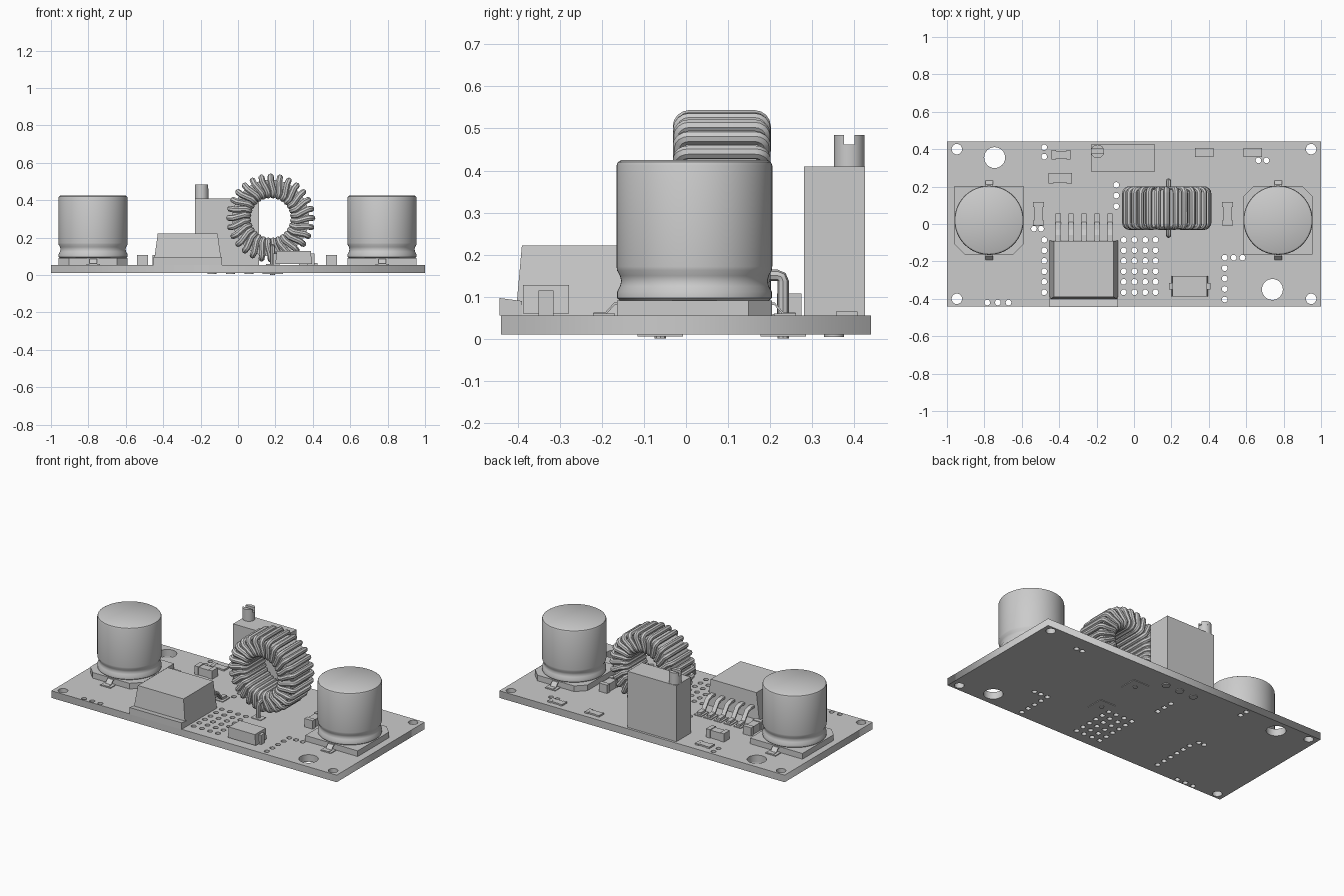
import bpy, bmesh, math
from mathutils import Vector, Matrix

if "Cube" in bpy.data.objects:
    bpy.data.objects.remove(bpy.data.objects["Cube"])

grey = bpy.data.materials.new("plain grey")
grey.use_nodes = True
COLOUR = (0.6, 0.6, 0.6, 1)
grey.diffuse_color = COLOUR
grey.node_tree.nodes["Principled BSDF"].inputs["Base Color"].default_value = COLOUR
TOP = 0.055  # upper face of the board


def finish(name, bm, smooth=False):
    bmesh.ops.recalc_face_normals(bm, faces=bm.faces)
    me = bpy.data.meshes.new(name)
    bm.to_mesh(me)
    bm.free()
    me.materials.append(grey)
    ob = bpy.data.objects.new(name, me)
    bpy.context.collection.objects.link(ob)
    if smooth:
        shade(ob)
    return ob


def shade(ob):
    bpy.ops.object.select_all(action="DESELECT")
    ob.select_set(True)
    bpy.context.view_layer.objects.active = ob
    bpy.ops.object.shade_smooth_by_angle(angle=math.radians(35))


def to_mesh(ob):
    bpy.ops.object.select_all(action="DESELECT")
    ob.select_set(True)
    bpy.context.view_layer.objects.active = ob
    bpy.ops.object.convert(target="MESH")
    return bpy.context.object


def add_box(bm, x0, x1, y0, y1, z0, z1):
    m = Matrix.Translation(((x0 + x1) / 2, (y0 + y1) / 2, (z0 + z1) / 2))
    m = m @ Matrix.Diagonal((x1 - x0, y1 - y0, z1 - z0, 1))
    return bmesh.ops.create_cube(bm, size=1, matrix=m)["verts"]


def add_prism(bm, points, offset):
    """Extrude a closed polygon by the given offset."""
    face = bm.faces.new([bm.verts.new(p) for p in points])
    new = bmesh.ops.extrude_face_region(bm, geom=[face], use_keep_orig=True)["geom"]
    bmesh.ops.translate(bm, vec=offset, verts=[v for v in new if isinstance(v, bmesh.types.BMVert)])


def add_strip(bm, x, width, path, t):
    """Bent metal strip: a (y, z) path thickened upward."""
    pts = path + [(y, z + t) for y, z in reversed(path)]
    add_prism(bm, [(x - width / 2, y, z) for y, z in pts], (width, 0, 0))


def add_cylinder(bm, x, y, z0, z1, r, n=32):
    bmesh.ops.create_cone(bm, cap_ends=True, segments=n, radius1=r, radius2=r, depth=z1 - z0,
                          matrix=Matrix.Translation((x, y, (z0 + z1) / 2)))


def lathe(name, profile, matrix, n=64):
    bm = bmesh.new()
    vs = [bm.verts.new((r, 0, z)) for r, z in profile]
    es = [bm.edges.new(p) for p in zip(vs, vs[1:])]
    bmesh.ops.spin(bm, geom=vs + es, cent=(0, 0, 0), axis=(0, 0, 1), angle=math.tau, steps=n, use_duplicate=False)
    bmesh.ops.remove_doubles(bm, verts=bm.verts, dist=0.0002)
    bm.transform(matrix)
    return finish(name, bm, True)


# Circuit board with mounting holes and vias, as a filled outline
rows = [-0.085 - 0.056 * i for i in range(6)]
holes = [(sx * 0.947, sy * 0.4, 0.028) for sx in (-1, 1) for sy in (-1, 1)]
holes += [(-0.745, 0.355, 0.056), (0.74, -0.35, 0.056)]
vias = [(x, y) for x in (-0.48, -0.055, 0.002, 0.06, 0.115) for y in rows]
vias += [(0.485, -0.18 - 0.056 * i) for i in range(5)] + [(0.533, -0.18), (0.58, -0.18)]
vias += [(-0.095, 0.095 + 0.057 * i) for i in range(3)]
vias += [(-0.785 + 0.057 * i, -0.42) for i in range(3)]
vias += [(-0.48, 0.41), (-0.48, 0.36), (-0.535, -0.025), (-0.497, -0.025), (0.665, 0.34), (0.708, 0.34)]
holes += [(x, y, 0.0155) for x, y in vias]
outlines = [[(-1, -0.44), (1, -0.44), (1, 0.44), (-1, 0.44)]]
for x, y, r in holes:
    n = 24 if r > 0.02 else 12
    outlines.append([(x + r * math.cos(math.tau * k / n), y + r * math.sin(math.tau * k / n)) for k in range(n)])
cu = bpy.data.curves.new("circuit_board", "CURVE")
cu.dimensions = "2D"
cu.fill_mode = "BOTH"
cu.extrude = 0.0225
for pts in outlines:
    sp = cu.splines.new("POLY")
    sp.points.add(len(pts) - 1)
    for p, (x, y) in zip(sp.points, pts):
        p.co = (x, y, 0, 1)
    sp.use_cyclic_u = True
cu.materials.append(grey)
board = bpy.data.objects.new("circuit_board", cu)
bpy.context.collection.objects.link(board)
board.location.z = 0.0325
to_mesh(board)

# Two can capacitors with plastic bases and bent terminals
can = [(0, 0.09), (0.176, 0.09), (0.184, 0.097), (0.184, 0.112), (0.177, 0.125), (0.174, 0.138), (0.177, 0.15),
       (0.184, 0.163), (0.185, 0.172), (0.185, 0.412), (0.182, 0.42), (0.174, 0.425), (0, 0.425)]
for side, cx in (("right", -0.775), ("left", 0.77)):
    place = Matrix.Translation((cx, 0.02, 0))
    lathe(side + "_capacitor_can", can, place)
    bm = bmesh.new()
    h, c = 0.184, 0.055
    s = 1 if cx > 0 else -1
    base = [(-h, -h), (h, -h), (h, h - c), (h - c, h), (c - h, h), (-h, h - c)]
    add_prism(bm, [(x, s * y, TOP) for x, y in base], (0, 0, 0.036))
    bm.transform(place)
    finish(side + "_capacitor_base", bm)
    bm = bmesh.new()
    for d in (-1, 1):
        add_strip(bm, 0, 0.04, [(d * 0.17, 0.08), (d * 0.19, 0.08), (d * 0.212, 0.056), (d * 0.24, 0.056)], 0.007)
        add_box(bm, -0.036, 0.036, d * 0.215 - 0.026, d * 0.215 + 0.026, TOP, 0.06)
    bm.transform(place)
    finish(side + "_capacitor_terminals", bm)

# Toroid core lying on its axis along y
hub = Matrix.Translation((0.175, 0.085, 0.305)) @ Matrix.Rotation(math.pi / 2, 4, "X")
core = [(0.125, -0.1), (0.205, -0.1), (0.205, 0.1), (0.125, 0.1), (0.125, -0.1)]
lathe("toroid_core", core, hub)

# Helical copper winding: rounded rectangular turns, advancing on the rear face
TURNS, WIRE = 28, 0.0165
corners = [(0.222, -0.1, -90), (0.222, 0.1, 0), (0.121, 0.1, 90), (0.121, -0.1, 180)]
path = []
for t in range(TURNS):
    for k, (r, y, start) in enumerate(corners):
        sx = -1 if k < 2 else 1
        sy = -1 if y > 0 else 1
        f = 0.022
        for i in range(5):
            a = math.radians(start + 22.5 * i)
            rr, yy = r + sx * f + f * math.cos(a), y + sy * f + f * math.sin(a)
            turn = t + (0.0 if k < 2 else 0.5)
            ang = math.tau * (turn / TURNS) - math.pi / 2
            path.append((0.175 + rr * math.cos(ang), 0.085 + yy, 0.305 + rr * math.sin(ang)))


def wire(name, pts, radius, cyclic=False):
    c = bpy.data.curves.new(name, "CURVE")
    c.dimensions = "3D"
    c.bevel_depth = radius
    c.bevel_resolution = 2
    c.use_fill_caps = True
    s = c.splines.new("POLY")
    s.points.add(len(pts) - 1)
    for p, co in zip(s.points, pts):
        p.co = (*co, 1)
    s.use_cyclic_u = cyclic
    c.materials.append(grey)
    ob = bpy.data.objects.new(name, c)
    bpy.context.collection.objects.link(ob)
    shade(to_mesh(ob))


wire("toroid_winding", path, WIRE, True)

# Winding leads through the board, with solder pads above and below
for side, d in (("front", -1), ("rear", 1)):
    y = 0.085 + d * 0.146
    wire(side + "_winding_lead", [(0.185, 0.085 + d * 0.09, 0.151), (0.185, y - d * 0.015, 0.151),
                                  (0.185, y - d * 0.004, 0.147), (0.185, y, 0.136), (0.185, y, 0.001)], 0.0135)
    bm = bmesh.new()
    add_box(bm, 0.15, 0.22, y - 0.025, y + 0.025, TOP, TOP + 0.004)
    add_box(bm, 0.13, 0.24, y - 0.054, y + 0.054, 0.006, 0.0102)
    finish(side + "_winding_pads", bm)

# Regulator: tapered body, heat tab and five bent legs
bm = bmesh.new()
for v in add_box(bm, -0.452, -0.086, -0.405, -0.088, TOP, 0.222):
    if v.co.z > 0.2:
        v.co.x += 0.023 if v.co.x < -0.27 else -0.023
        v.co.y += 0.015 if v.co.y < -0.2 else -0.004
finish("regulator_body", bm)
bm = bmesh.new()
add_prism(bm, [(-0.452, y, z) for y, z in ((-0.443, TOP), (-0.39, TOP), (-0.39, 0.09), (-0.443, 0.097))],
          (0.366, 0, 0))
finish("regulator_tab", bm)
bm = bmesh.new()
for i in range(5):
    x = -0.405 + 0.069 * i
    add_strip(bm, x, 0.027, [(-0.1, 0.125), (-0.06, 0.125), (-0.03, 0.115), (0.01, 0.062), (0.055, 0.06)], 0.014)
    add_box(bm, x - 0.026, x + 0.026, -0.005, 0.068, TOP, 0.06)
finish("regulator_legs", bm)

# Trimmer potentiometer with slotted screw and three pins
bm = bmesh.new()
add_box(bm, -0.23, 0.112, 0.28, 0.425, TOP, 0.41)
finish("trimmer_body", bm)
bm = bmesh.new()
add_cylinder(bm, -0.195, 0.388, 0.405, 0.462, 0.036)
for d in (-1, 1):
    arc = [math.radians(20 + 140 * i / 12) for i in range(13)]
    add_prism(bm, [(-0.195 + 0.036 * math.cos(a), 0.388 + d * 0.036 * math.sin(a), 0.462) for a in arc], (0, 0, 0.022))
finish("trimmer_screw", bm, True)
bm = bmesh.new()
for i in range(3):
    add_cylinder(bm, -0.14 + 0.1 * i, 0.352, 0.005, 0.012, 0.024, 20)
finish("trimmer_pins", bm, True)

# Surface-mount chips: x, y, length, width, height, turned upright
chips = [(-0.39, 0.37, 0.1, 0.05, 0.01, False), (-0.395, 0.245, 0.125, 0.058, 0.053, False),
         (0.375, 0.382, 0.1, 0.05, 0.01, False), (0.635, 0.382, 0.1, 0.05, 0.01, False),
         (-0.51, 0.055, 0.125, 0.058, 0.053, True), (0.5, 0.055, 0.125, 0.058, 0.053, True)]
for n, (x, y, l, w, h, upright) in enumerate(chips):
    bm = bmesh.new()
    add_box(bm, -l * 0.3, l * 0.3, -w * 0.42, w * 0.42, 0, h * 0.92)
    for d in (-1, 1):
        add_box(bm, d * l * 0.39 - l * 0.11, d * l * 0.39 + l * 0.11, -w / 2, w / 2, 0, h)
    bm.transform(Matrix.Translation((x, y, TOP)) @ Matrix.Rotation(math.pi / 2 if upright else 0, 4, "Z"))
    finish("chip_part_%d" % (n + 1), bm)

# Diode with end terminals
bm = bmesh.new()
for v in add_box(bm, 0.2, 0.395, -0.387, -0.278, 0.06, 0.128):
    if v.co.z > 0.1:
        v.co.x += 0.006 if v.co.x < 0.29 else -0.006
finish("diode_body", bm)
bm = bmesh.new()
for x in (0.205, 0.39):
    add_box(bm, x - 0.018, x + 0.018, -0.35, -0.315, TOP, 0.115)
finish("diode_terminals", bm)
